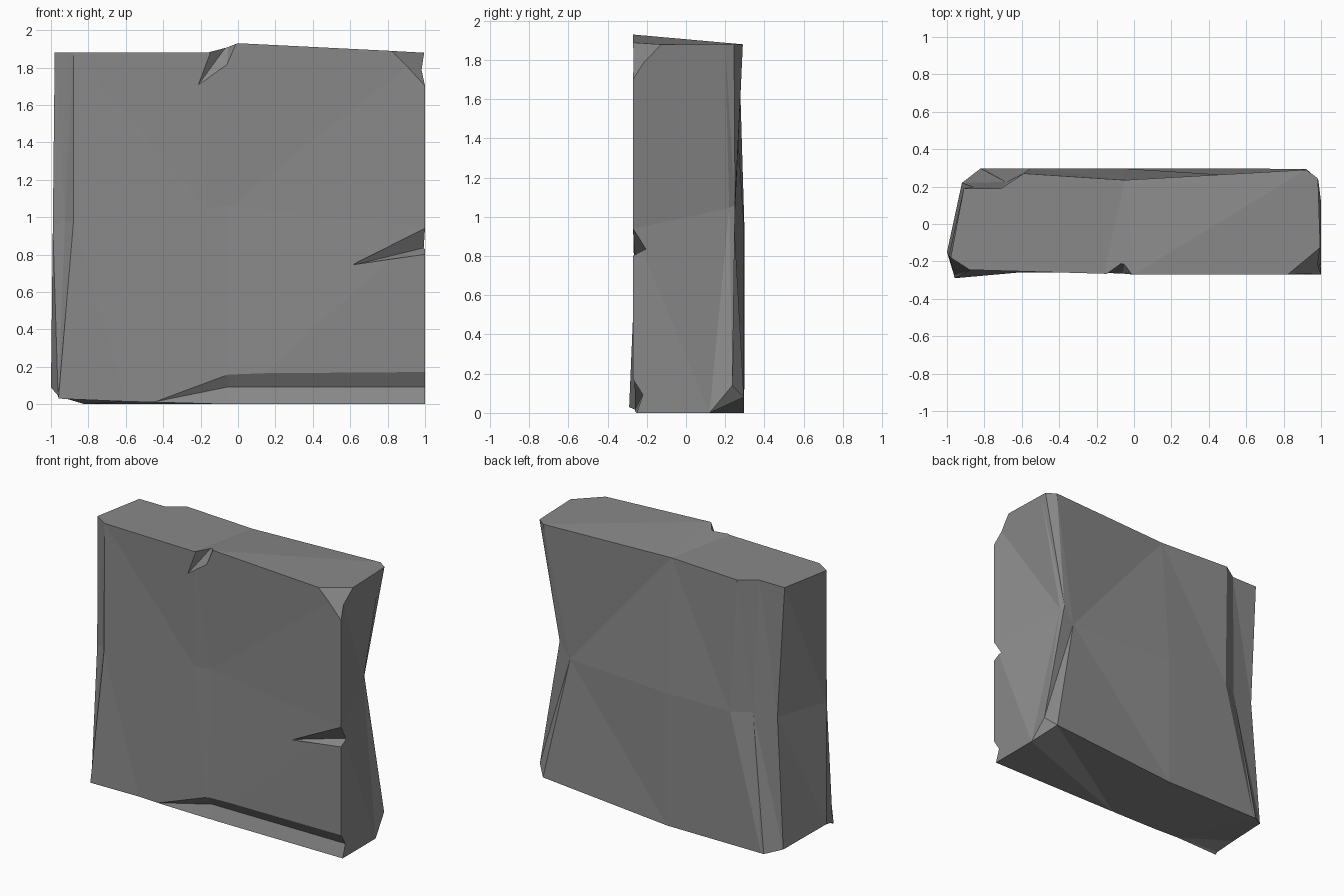
import bpy, bmesh

if "Cube" in bpy.data.objects:
    bpy.data.objects.remove(bpy.data.objects["Cube"])

stone = bpy.data.materials.new("stone_grey")
stone.diffuse_color = (0.25, 0.25, 0.25, 1)
stone.use_nodes = True
stone.node_tree.nodes["Principled BSDF"].inputs["Base Color"].default_value = stone.diffuse_color


def make_object(name, bm):
    bmesh.ops.recalc_face_normals(bm, faces=bm.faces[:])
    mesh = bpy.data.meshes.new(name)
    bm.to_mesh(mesh)
    bm.free()
    mesh.materials.append(stone)
    ob = bpy.data.objects.new(name, mesh)
    bpy.context.collection.objects.link(ob)
    return ob


def loft(name, rings):
    bm = bmesh.new()
    loops = [[bm.verts.new(p) for p in ring] for ring in rings]
    n = len(loops[0])
    for lo, hi in zip(loops, loops[1:]):
        for i in range(n):
            j = (i + 1) % n
            bm.faces.new((lo[i], lo[j], hi[j], hi[i]))
    bm.faces.new(loops[0][::-1])
    bm.faces.new(loops[-1])
    bmesh.ops.triangulate(bm, faces=bm.faces[:])
    return make_object(name, bm)


def chip(body, points):
    # cut the convex hull of the points out of the body
    bm = bmesh.new()
    for p in points:
        bm.verts.new(p)
    bmesh.ops.convex_hull(bm, input=bm.verts[:])
    cutter = make_object("chip_cutter", bm)
    cutter.hide_render = True
    mod = body.modifiers.new("chip", 'BOOLEAN')
    mod.operation = 'DIFFERENCE'
    mod.solver = 'EXACT'
    mod.object = cutter
    bpy.context.view_layer.objects.active = body
    bpy.ops.object.modifier_apply(modifier=mod.name)
    bpy.data.objects.remove(cutter)


# slab outline at three heights, counter-clockwise from the front left edge
bottom = [(-.96, -.29, .03), (-.6, -.258, .015), (-.05, -.265, 0), (1, -.27, 0),
          (1, .12, 0), (.985, .237, .14), (.92, .295, .08), (-.06, .297, 0),
          (-.8, .297, 0), (-.82, .297, 0), (-.92, .22, .03),
          (-1, -.15, .09), (-.962, -.275, .045)]
middle = [(-.88, -.25, .97), (-.17, -.243, 1.05), (-.05, -.24, 1.06), (1, -.27, .94),
          (.833, .22, 1.045), (.82, .25, 1.06), (.74, .247, .95), (-.06, .297, .94),
          (-.555, .298, .945), (-.685, .225, .945), (-.86, .2, .95),
          (-.99, -.17, .95), (-.925, -.205, .98)]
top = [(-.88, -.245, 1.88), (-.16, -.266, 1.88), (0, -.27, 1.93), (1, -.27, 1.88),
       (.985, .2, 1.88), (.982, .245, 1.88), (.92, .29, 1.88), (-.05, .235, 1.88),
       (-.59, .27, 1.88), (-.71, .19, 1.88), (-.91, .19, 1.88),
       (-.98, -.18, 1.88), (-.91, -.225, 1.88)]
slab = loft("stone_slab", [bottom, middle, top])

# nick in the top edge
chip(slab, [(-.225, -.264, 1.69), (-.06, -.268, 1.81), (.005, -.28, 1.95),
            (-.16, -.28, 1.89), (-.05, -.205, 1.93), (-.1, -.4, 1.85)])
# broken top right corner
chip(slab, [(.774, -.295, 1.91), (1.03, -.295, 1.64), (1.03, -.07, 1.91), (1.3, -.6, 2.2)])
# crack in the right edge
chip(slab, [(.58, -.255, .735), (1.12, -.275, 1.0), (1.08, -.194, .857),
            (1.12, -.275, .82), (1.1, -.4, .9)])
# long chip along the bottom front edge
chip(slab, [(-.46, -.262, .01)] +
     [(x, y, z) for x in (-.05, 1.1)
      for y, z in ((-.22, .093), (-.37, .33), (-.285, -.1))])
